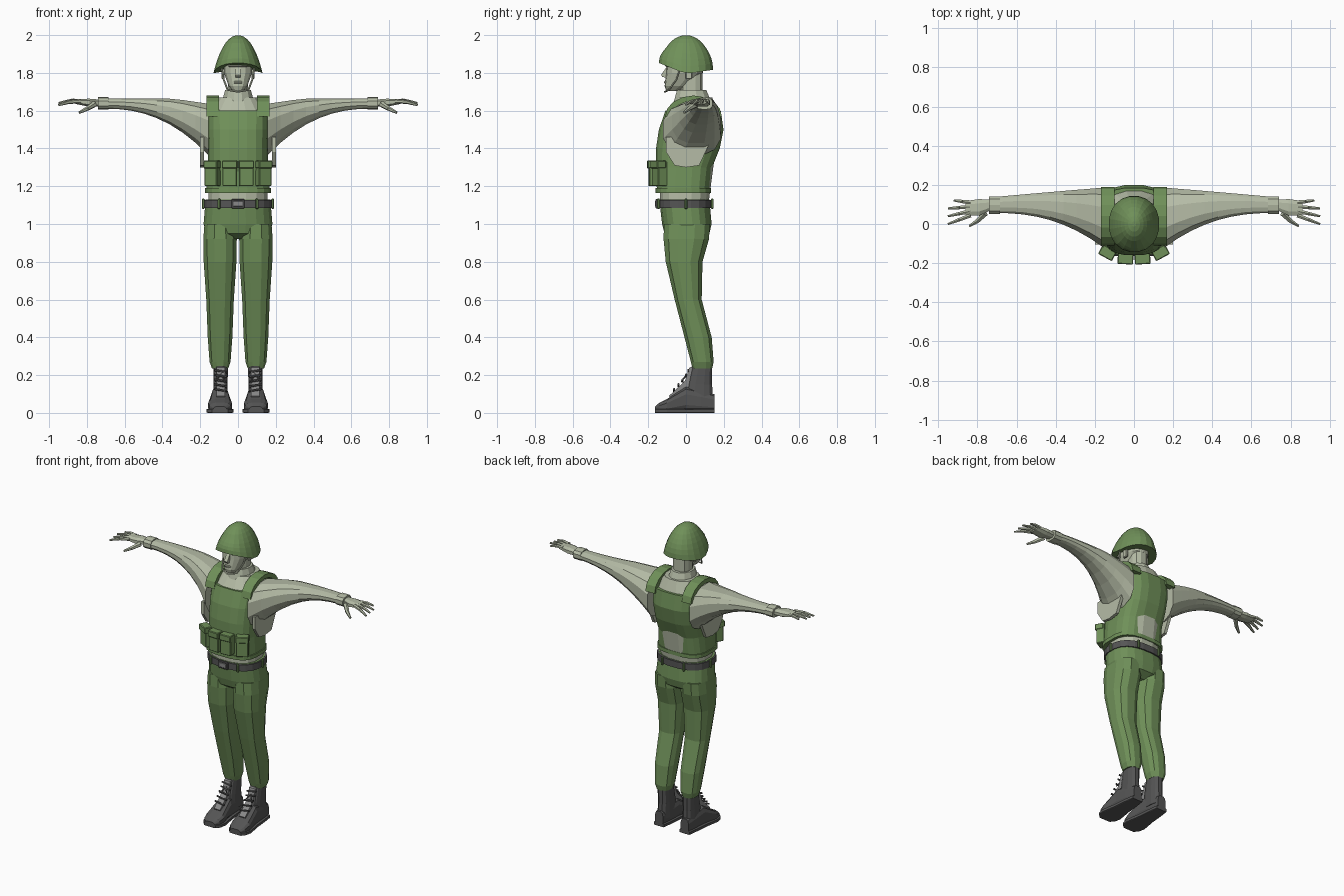
import bpy, bmesh, math
from mathutils import Vector, Matrix

old = bpy.data.objects.get("Cube")
if old:
    bpy.data.objects.remove(old, do_unlink=True)


def material(name, *color):
    mat = bpy.data.materials.new(name)
    mat.use_nodes = True
    mat.diffuse_color = (*color, 1)
    shader = mat.node_tree.nodes["Principled BSDF"]
    shader.inputs["Base Color"].default_value = (*color, 1)
    return mat


GREEN = material("field green", .16, .28, .1)
CLOTH = material("pale sage", .46, .5, .38)
DARK = material("charcoal leather", .09, .09, .09)
GREY = material("mid grey", .25, .25, .25)

SIDES = (("left_", 1), ("right_", -1))


def finish(name, bm, mat):
    bmesh.ops.recalc_face_normals(bm, faces=bm.faces[:])
    mesh = bpy.data.meshes.new(name)
    bm.to_mesh(mesh)
    bm.free()
    mesh.materials.append(mat)
    obj = bpy.data.objects.new(name, mesh)
    bpy.context.collection.objects.link(obj)
    return obj


def bridge(bm, rings):
    """Join rings of points with quads and cap both ends."""
    rings = [[bm.verts.new(p) for p in ring] for ring in rings]
    count = len(rings[0])
    for low, high in zip(rings, rings[1:]):
        for i in range(count):
            j = (i + 1) % count
            bm.faces.new((low[i], low[j], high[j], high[i]))
    bm.faces.new(rings[0])
    bm.faces.new(rings[-1])


def skin(name, mat, rows, axis="z", sides=16, power=2.5, mirror=1, warp=None):
    """Skin rounded sections; a row is a position, then the bounds on the other axes."""
    rings = []
    for t, a_low, a_high, b_low, b_high in rows:
        ring = []
        for i in range(sides):
            angle = math.tau * (i + .5) / sides
            c, s = math.cos(angle), math.sin(angle)
            u = (1 + math.copysign(abs(c) ** (2 / power), c)) / 2
            v = (1 + math.copysign(abs(s) ** (2 / power), s)) / 2
            a = a_low + (a_high - a_low) * u
            b = b_low + (b_high - b_low) * v
            point = {"x": (t, a, b), "y": (a, t, b), "z": (a, b, t)}[axis]
            x, y, z = warp(*point) if warp else point
            ring.append((x * mirror, y, z))
        rings.append(ring)
    bm = bmesh.new()
    bridge(bm, rings)
    return finish(name, bm, mat)


def loft(name, mat, rows, centre=0, **options):
    """Skin rows of position, half width, low and high around a fixed centre in x."""
    rows = [(t, centre - half, centre + half, low, high) for t, half, low, high in rows]
    return skin(name, mat, rows, **options)


def prism(name, mat, outline, low, high, mirror=1):
    """Extrude a side outline of y, z points along x."""
    bm = bmesh.new()
    bridge(bm, [[(x * mirror, y, z) for y, z in outline] for x in (low, high)])
    return finish(name, bm, mat)


def rod(name, mat, start, end, radius, tip_radius, mirror=1):
    a, b = (Vector((x * mirror, y, z)) for x, y, z in (start, end))
    along = b - a
    place = Matrix.Translation((a + b) / 2) @ along.to_track_quat("Z", "Y").to_matrix().to_4x4()
    bm = bmesh.new()
    bmesh.ops.create_cone(bm, cap_ends=True, segments=6, radius1=radius, radius2=tip_radius,
                          depth=along.length, matrix=place)
    return finish(name, bm, mat)


def box(name, mat, center, size, turn=0, bevel=.004):
    place = Matrix.Translation(center) @ Matrix.Rotation(turn, 4, "Z") @ Matrix.Diagonal((*size, 1))
    bm = bmesh.new()
    bmesh.ops.create_cube(bm, size=1, matrix=place)
    bmesh.ops.bevel(bm, geom=bm.edges[:], offset=bevel, segments=1, affect="EDGES")
    return finish(name, bm, mat)


# Shirt body, collar and neck
loft("shirt_body", CLOTH, [(1.1, .16, -.14, .12), (1.4, .15, -.14, .16),
                           (1.6, .15, -.1, .17), (1.67, .1, -.05, .14)])
loft("collar", CLOTH, [(1.64, .09, -.07, .14), (1.71, .07, -.05, .11)], sides=12, power=2)
loft("neck", CLOTH, [(1.66, .055, -.03, .09), (1.82, .055, -.03, .09)], sides=12)

# Vest with hem and arched shoulder straps
loft("vest", GREEN, [(1.17, .17, -.155, .125), (1.3, .16, -.16, .14), (1.4, .16, -.16, .18),
                     (1.5, .163, -.145, .2), (1.6, .165, -.11, .185)], sides=20, power=3)
loft("vest_hem", GREEN, [(z, .175, -.163, .133) for z in (1.165, 1.19)], sides=20, power=3)


def arch(scale, steps=8):
    angles = [math.pi * i / steps for i in range(steps + 1)]
    return [(.04 - .15 * scale * math.cos(a), 1.57 + .11 * scale * math.sin(a)) for a in angles]


for label, s in SIDES:
    prism(label + "shoulder_strap", GREEN, arch(1) + arch(.75)[::-1], .1, .168, s)

# Ammunition pouches wrapped around the front
for label, s in SIDES:
    for kind, x, y, turn in (("inner", .043, -.17, .06), ("outer", .132, -.14, .5)):
        box(label + kind + "_pouch", GREEN, (x * s, y, 1.265), (.075, .055, .13), turn * s)
        outward = Vector((math.sin(turn) * s, -math.cos(turn), 0))
        flap_center = Vector((x * s, y, 1.315)) + outward * .008
        box(label + kind + "_pouch_flap", GREEN, flap_center, (.08, .055, .04), turn * s)


# Sleeves narrowing from a deep armhole to the wrist, then cuffs and hands
def sleeve_section(f):
    depth = (1 - f) ** 2.3
    return (.155 + .55 * f, .055 - .18 * depth, .19 - .05 * f,
            1.61 - .25 * depth, 1.64 + .025 * min(1, f * 3))


flap = [(-.105, 1.46), (-.105, 1.38), (-.06, 1.31), (0, 1.3), (.07, 1.31), (.14, 1.46)]
for label, s in SIDES:
    steps = 8
    skin(label + "sleeve", CLOTH, [sleeve_section(i / steps) for i in range(steps + 1)],
         axis="x", sides=12, mirror=s)
    prism(label + "underarm_flap", CLOTH, flap, .18, .2, s)
    skin(label + "cuff", CLOTH, [(x, .05, .143, 1.605, 1.672) for x in (.685, .74)],
         axis="x", sides=10, mirror=s)
    skin(label + "palm", CLOTH, [(.73, .07, .125, 1.62, 1.66), (.79, .04, .13, 1.62, 1.665),
                                 (.86, .04, .12, 1.635, 1.66)], axis="x", sides=8, mirror=s)
    for i, finger in enumerate(("little", "ring", "middle", "index")):
        root = Vector((.835, .11 - .022 * i, 1.65))
        tip = Vector((.92 if finger == "little" else .95, .12 - .04 * i, 1.645 - .005 * i))
        knuckle = (root + tip) / 2 + Vector((0, 0, .006))
        rod(label + finger + "_finger_base", CLOTH, root, knuckle, .012, .01, s)
        rod(label + finger + "_finger_tip", CLOTH, knuckle, tip, .01, .006, s)
    thumb_joint = (.8, .015, 1.61)
    rod(label + "thumb_base", CLOTH, (.76, .055, 1.635), thumb_joint, .017, .012, s)
    rod(label + "thumb_tip", CLOTH, thumb_joint, (.84, -.01, 1.59), .012, .007, s)

# Head, nose, brow, lips, ears and chin strap
loft("head", CLOTH, [(1.705, .03, -.105, -.04), (1.73, .05, -.113, .01),
                     (1.8, .076, -.106, .09), (1.9, .08, -.1, .1)], sides=14)
prism("nose", CLOTH, [(-.1, 1.835), (-.132, 1.79), (-.125, 1.778), (-.1, 1.775)], -.012, .012)
box("brow", CLOTH, (0, -.1, 1.84), (.1, .02, .016))
box("lips", CLOTH, (0, -.106, 1.75), (.045, .02, .014))
jaw = [(.086, -.03, 1.825), (.076, -.05, 1.765), (.055, -.09, 1.71), (0, -.113, 1.7)]
for label, s in SIDES:
    box(label + "ear", CLOTH, (.079 * s, .015, 1.795), (.016, .035, .055))
    for i, (start, end) in enumerate(zip(jaw, jaw[1:])):
        rod(f"{label}chin_strap_{i}", CLOTH, start, end, .005, .005, s)


# Helmet dome with a flared rim, raised over the face and dipping at the ears
def helmet_section(f):
    angle = math.pi / 2 * f
    width = .11 * math.sin(angle) + .02 * f ** 4
    depth = .145 * math.sin(angle)
    return 2 - .205 * (1 - math.cos(angle)), width, -depth, depth


def raise_rim(x, y, z):
    weight = min(1, max(0, (1.93 - z) * 8))
    lift = .4 * max(0, -y) + .15 * max(0, y)
    return x, y, z + lift * weight


rings = 8
loft("helmet", GREEN, [helmet_section((i + .5) / (rings + .5)) for i in range(rings + 1)],
     sides=20, power=2.1, warp=raise_rim)

# Trousers
loft("trouser_hips", GREEN, [(.92, .09, -.07, .08), (.95, .165, -.115, .125),
                             (1, .184, -.128, .137), (1.13, .173, -.143, .125)], sides=20)
leg = [(1, .085, -.12, .13), (.92, .091, -.122, .125), (.8, .089, -.11, .09), (.6, .075, -.062, .085),
       (.4, .067, -.01, .138), (.27, .057, .024, .148), (.235, .044, .033, .14)]
for label, s in SIDES:
    loft(label + "trouser_leg", GREEN, leg, centre=.095, sides=12, mirror=s)

# Belt, buckle and loops
loft("belt", DARK, [(z, .182, -.152, .138) for z in (1.085, 1.128)], sides=20)
box("belt_buckle", DARK, (0, -.154, 1.107), (.07, .016, .05))
box("buckle_plate", GREY, (0, -.16, 1.107), (.05, .009, .03), bevel=.002)
for label, s in SIDES:
    for place, x, y, turn in (("front", .1, -.146, .25), ("side", .183, 0, 0), ("back", .08, .139, 0)):
        box(label + place + "_belt_loop", GREEN, (x * s, y, 1.107), (.014, .014, .055), turn * s)

# Boots with soles, tongues and laces
foot = [(.15, .03, 0, .1), (.08, .04, 0, .12), (0, .047, 0, .14),
        (-.1, .064, 0, .075), (-.14, .056, 0, .055), (-.163, .035, 0, .035)]
tongue = [(.035, .245), (.018, .24), (-.005, .17), (-.09, .09), (-.08, .07), (.04, .12)]
for label, s in SIDES:
    loft(label + "boot_shaft", DARK, [(.05, .04, -.01, .147), (.15, .038, .005, .14), (.25, .04, .03, .14)],
         centre=.092, sides=12, mirror=s)
    loft(label + "boot_foot", DARK, foot, centre=.095, axis="y", sides=12, power=3, mirror=s)
    loft(label + "boot_sole", DARK, [(y, half + .008, 0, .022) for y, half, *rest in foot],
         centre=.095, axis="y", sides=12, power=9, mirror=s)
    prism(label + "boot_tongue", GREY, tongue, .07, .115, s)
    laces = 5
    for i in range(laces):
        f = i / (laces - 1)
        y, z = .012 - .075 * f ** 1.3, .215 - .1 * f
        rod(f"{label}lace_{i}", DARK, (.058, y, z), (.127, y, z + .012), .006, .006, s)
    for place, x in (("inner", .065), ("outer", .12)):
        rod(label + place + "_lace_end", DARK, (.092, .005, .205), (x, -.025, .165), .005, .004, s)
